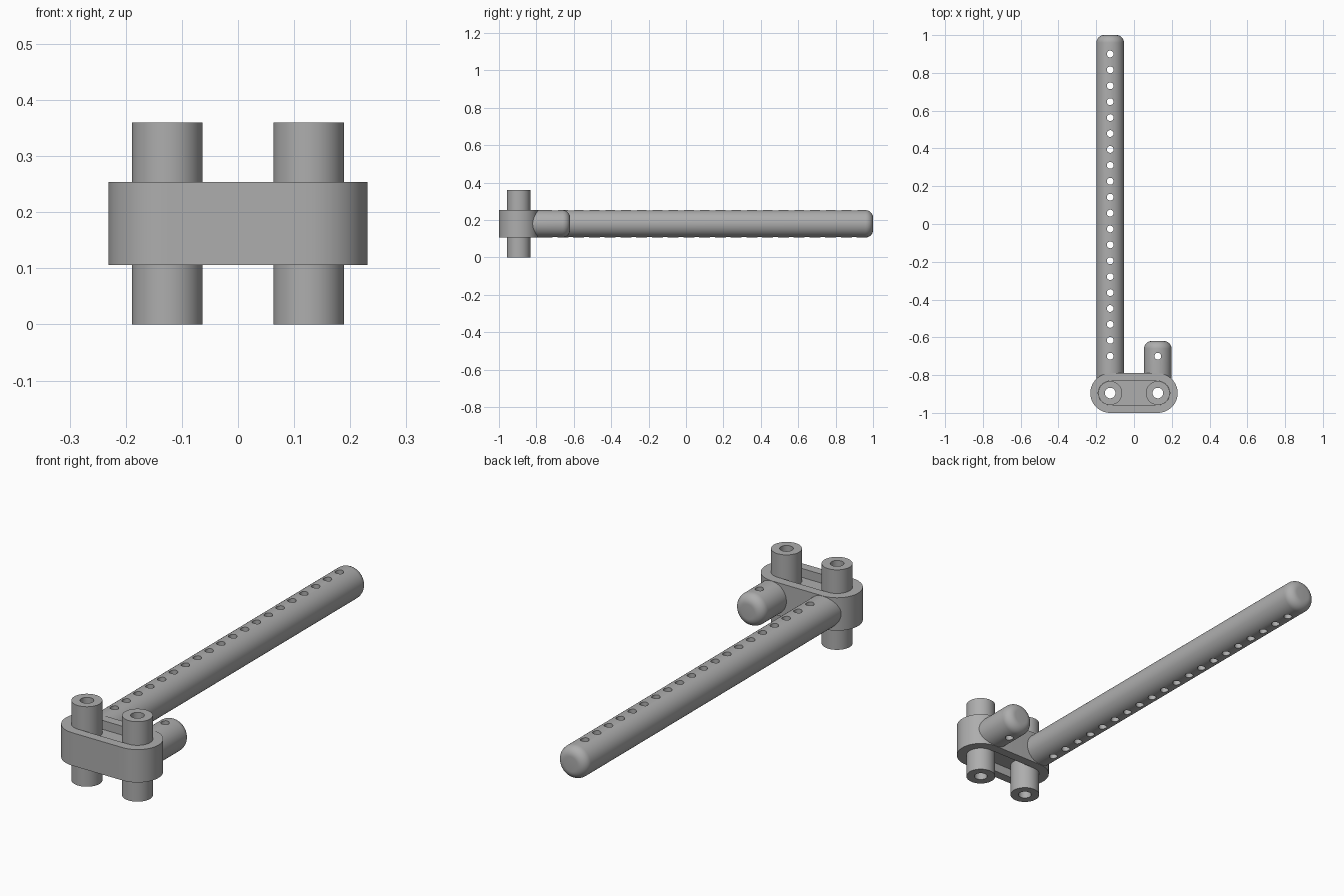
import bpy, bmesh, math
from mathutils import Matrix

cube = bpy.data.objects.get("Cube")
if cube:
    bpy.data.objects.remove(cube)

SPREAD, YC, ZC = 0.126, -0.895, 0.18      # post offset, bracket centre
HALF_H = 0.074                            # half height of the bracket

grey = bpy.data.materials.new("plain grey")
grey.use_nodes = True
colour = (0.42, 0.42, 0.42, 1)
grey.diffuse_color = colour
grey.node_tree.nodes["Principled BSDF"].inputs["Base Color"].default_value = colour


def finish(bm, name):
    bmesh.ops.recalc_face_normals(bm, faces=bm.faces)
    mesh = bpy.data.meshes.new(name)
    bm.to_mesh(mesh)
    bm.free()
    obj = bpy.data.objects.new(name, mesh)
    mesh.materials.append(grey)
    bpy.context.collection.objects.link(obj)
    return obj


def add_prism(bm, x, y, half, r, z0, z1, n=32):
    """Upright prism with a stadium outline; a cylinder when half is zero."""
    outline = []
    for side in (1, -1):
        steps = n + 1 if half else n
        for i in range(steps):
            a = math.pi * (i / n - 0.5)
            outline.append((x + side * (half + r * math.cos(a)), y + side * r * math.sin(a)))
    rings = [[bm.verts.new((px, py, z)) for px, py in outline] for z in (z0, z1)]
    bm.faces.new(rings[0][::-1])
    bm.faces.new(rings[1])
    count = len(outline)
    for i in range(count):
        j = (i + 1) % count
        bm.faces.new((rings[0][i], rings[0][j], rings[1][j], rings[1][i]))


def cut(obj, prisms):
    bm = bmesh.new()
    for p in prisms:
        add_prism(bm, *p)
    cutter = finish(bm, obj.name + "_cutter")
    cutter.hide_render = True
    cutter.hide_viewport = True
    cutter.display_type = 'WIRE'
    mod = obj.modifiers.new("holes", 'BOOLEAN')
    mod.object, mod.operation, mod.solver = cutter, 'DIFFERENCE', 'EXACT'
    # Bake the cut so the helper can be removed
    bpy.context.view_layer.update()
    graph = bpy.context.evaluated_depsgraph_get()
    baked = bpy.data.meshes.new_from_object(obj.evaluated_get(graph))
    obj.modifiers.clear()
    obj.data = baked
    bpy.data.objects.remove(cutter)


def smooth(obj):
    bpy.ops.object.select_all(action='DESELECT')
    obj.select_set(True)
    bpy.context.view_layer.objects.active = obj
    bpy.ops.object.shade_smooth_by_angle(angle=math.radians(30))


def rod(name, x, y_end, holes):
    """Round bar with a filleted tip and a row of vertical holes."""
    r, fillet, y0 = 0.073, 0.04, -0.829
    profile = [(0, y0), (r, y0)]
    for i in range(9):
        a = math.pi / 2 * i / 8
        profile.append((r - fillet + fillet * math.cos(a), y_end - fillet + fillet * math.sin(a)))
    profile.append((0, y_end))
    bm = bmesh.new()
    verts = [bm.verts.new((x + d, y, ZC)) for d, y in profile]
    edges = [bm.edges.new(pair) for pair in zip(verts, verts[1:])]
    bmesh.ops.spin(bm, geom=verts + edges, cent=(x, 0, ZC), axis=(0, 1, 0),
                   angle=math.tau, steps=64)
    bmesh.ops.remove_doubles(bm, verts=bm.verts, dist=0.0001)
    obj = finish(bm, name)
    cut(obj, [(x, y, 0, 0.018, 0, 0.4, 12) for y in holes])
    smooth(obj)


# Bracket: stadium block, grooved on both faces and bored for the posts
bm = bmesh.new()
add_prism(bm, 0, YC, SPREAD, 0.105, ZC - HALF_H, ZC + HALF_H)
bracket = finish(bm, "bracket")
DEPTH = 0.04
cut(bracket, [(0, YC, SPREAD, 0.0635, ZC + HALF_H - DEPTH, 0.4),
              (0, YC, SPREAD, 0.0635, 0, ZC - HALF_H + DEPTH)])
cut(bracket, [(s * SPREAD, YC, 0, 0.045, 0, 0.4) for s in (-1, 1)])
smooth(bracket)

# Hollow posts through the bracket
for side, label in ((-1, "right"), (1, "left")):
    bm = bmesh.new()
    add_prism(bm, side * SPREAD, YC, 0, 0.063, 0, 0.36)
    post = finish(bm, label + "_post")
    cut(post, [(side * SPREAD, YC, 0, 0.028, -0.1, 0.5)])
    smooth(post)

# Long perforated bar and short stub
rod("long_bar", -SPREAD, 1.0, [0.9 - 1.6 * i / 19 for i in range(20)])
rod("short_bar", SPREAD, -0.62, [-0.7])
